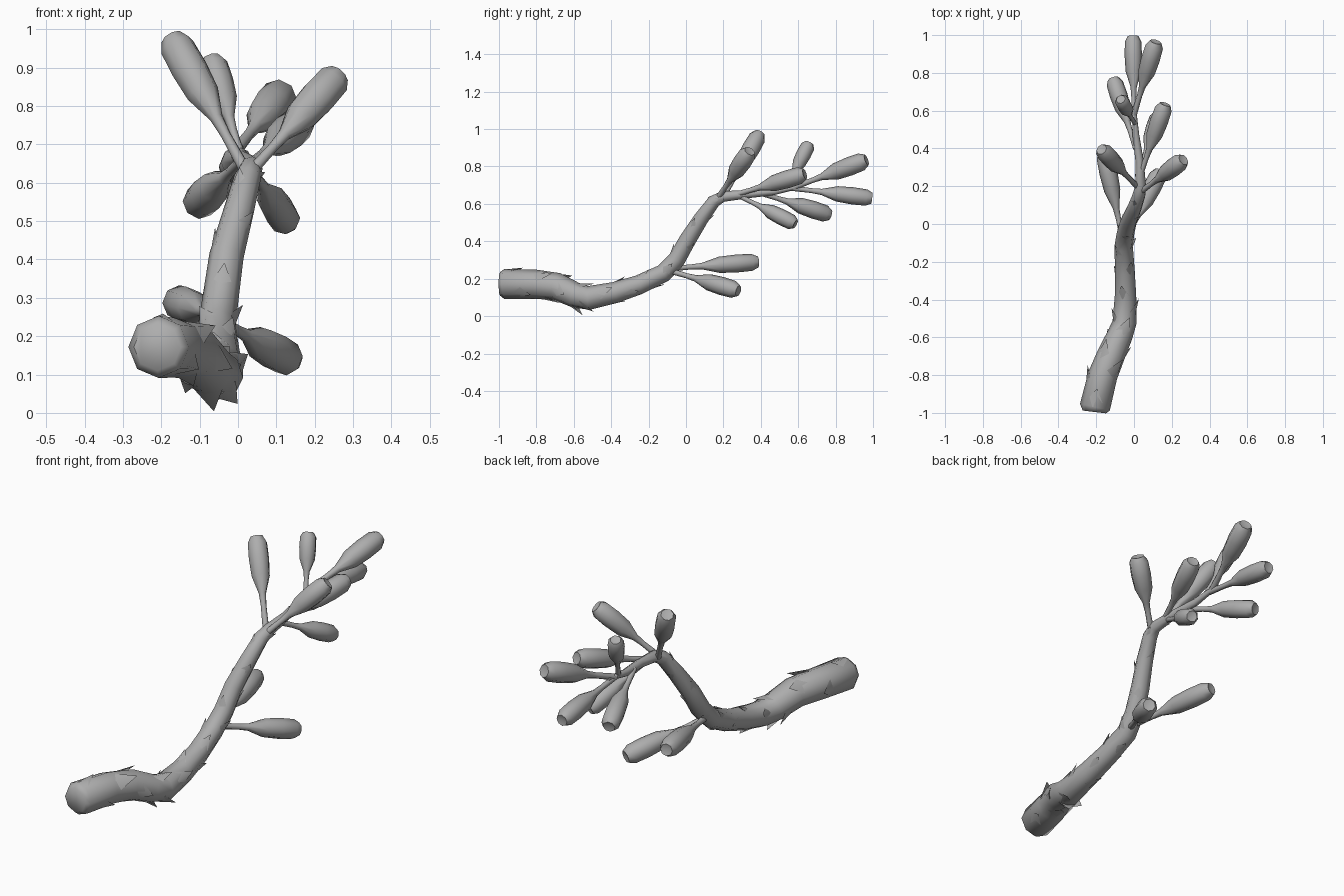
import bpy, bmesh, math, random
from mathutils import Vector

if "Cube" in bpy.data.objects:
    bpy.data.objects.remove(bpy.data.objects["Cube"])

random.seed(4)
mat = bpy.data.materials.new("bark_grey")
mat.diffuse_color = (.42, .42, .42, 1)
mat.use_nodes = True
mat.node_tree.nodes["Principled BSDF"].inputs["Base Color"].default_value = mat.diffuse_color


def frames(pts):
    # Tangent plus parallel-transported normal for each path point
    out, n = [], None
    for i, p in enumerate(pts):
        t = (pts[min(i + 1, len(pts) - 1)] - pts[max(i - 1, 0)]).normalized()
        if n is None:
            n = t.cross(Vector((1, 0, 0)))
        n = (n - t * n.dot(t)).normalized()
        out.append((p, t, n, t.cross(n)))
    return out


def finish(name, bm, angle=None):
    bmesh.ops.recalc_face_normals(bm, faces=bm.faces)
    me = bpy.data.meshes.new(name)
    bm.to_mesh(me)
    bm.free()
    me.materials.append(mat)
    ob = bpy.data.objects.new(name, me)
    bpy.context.collection.objects.link(ob)
    if angle:
        bpy.ops.object.select_all(action='DESELECT')
        ob.select_set(True)
        bpy.context.view_layer.objects.active = ob
        bpy.ops.object.shade_smooth_by_angle(angle=math.radians(angle))
    return ob


def tube(name, pts, radii, sides, angle, dimple=0):
    bm = bmesh.new()
    fr = frames(pts)
    rings = []
    for (p, t, n, b), r in zip(fr, radii):
        rings.append([bm.verts.new(p + (n * math.cos(a) + b * math.sin(a)) * r)
                      for a in (2 * math.pi * k / sides for k in range(sides))])
    for r0, r1 in zip(rings, rings[1:]):
        for k in range(sides):
            j = (k + 1) % sides
            bm.faces.new((r0[k], r0[j], r1[j], r1[k]))
    bm.faces.new(rings[0])
    # End cap, pulled slightly inwards on the buds
    tip = bm.verts.new(pts[-1] - fr[-1][1] * dimple)
    for k in range(sides):
        bm.faces.new((rings[-1][k], rings[-1][(k + 1) % sides], tip))
    return finish(name, bm, angle)


# Main stem: x, y, z, radius
stem = [(-.21, -.995, .172, .062), (-.207, -.97, .172, .081), (-.165, -.80, .170, .078),
        (-.12, -.69, .158, .074), (-.075, -.59, .112, .068), (-.05, -.52, .097, .064),
        (-.045, -.38, .126, .057), (-.048, -.25, .168, .052), (-.055, -.12, .230, .049),
        (-.045, -.05, .303, .047), (-.03, .01, .41, .045), (.0, .08, .52, .040),
        (.025, .15, .615, .035), (.035, .20, .640, .029), (.03, .33, .652, .022),
        (.01, .47, .665, .018), (.0, .62, .695, .010)]
path = [Vector(s[:3]) for s in stem]
tube("stem", path, [s[3] for s in stem], 8, 60)

# Club-shaped buds: base, tip, maximum radius
buds = [((.015, .20, .64), (-.172, .395, .978), .048),
        ((.005, .53, .675), (-.07, .66, .925), .040),
        ((.035, .17, .63), (.262, .34, .882), .049),
        ((.0, .58, .69), (.115, .965, .835), .050),
        ((.0, .56, .685), (-.005, .995, .630), .046),
        ((.01, .40, .658), (-.11, .77, .54), .047),
        ((.03, .25, .645), (.165, .635, .76), .048),
        ((.03, .28, .645), (.13, .585, .492), .043),
        ((-.055, -.10, .253), (-.16, .385, .290), .048),
        ((-.05, -.09, .243), (.14, .28, .135), .049)]
profile = [(0, .32), (.25, .28), (.38, .36), (.57, .90), (.76, 1.0), (.93, .95), (1.0, .62)]
for i, (base, tip, r) in enumerate(buds):
    a, b = Vector(base), Vector(tip)
    tube("bud_%d" % (i + 1), [a.lerp(b, t) for t, _ in profile],
         [r * w for _, w in profile], 8, 60, .008)


# Pointed bark scales lying along the stem
def scale(bm, i, f, ang, length, lift):
    n, b = FR[i][2:]
    p = path[i].lerp(path[i + 1], f)
    t = (path[i + 1] - path[i]).normalized()
    r = stem[i][3] * (1 - f) + stem[i + 1][3] * f
    out = n * math.cos(ang) + b * math.sin(ang)
    out = (out - t * out.dot(t)).normalized()
    side = t.cross(out)
    pts = [p + out * r * .70 + side * r * .62, p + out * r * .70 - side * r * .62,
           p + out * r * .97 - t * length * .25, p + out * (r + lift) + t * length]
    for q in pts:
        q.z = max(q.z, 0)
    v = [bm.verts.new(q) for q in pts]
    for tri in ((0, 2, 3), (2, 1, 3), (1, 0, 3), (0, 1, 2)):
        bm.faces.new([v[k] for k in tri])


FR = frames(path)
bm = bmesh.new()
ang = .6
for i, count in zip(range(1, 14), (3, 3, 2, 2, 3, 3, 3, 2, 2, 2, 2, 1, 1)):
    for k in range(count):
        ang += 2.4
        r = stem[i][3]
        scale(bm, i, (k + .3) / count, ang, r * random.uniform(.9, 1.3), r * random.uniform(.08, .28))
# One scale underneath the bend touches the ground
down = min((k * .1 for k in range(63)),
           key=lambda a: (FR[4][2] * math.cos(a) + FR[4][3] * math.sin(a)).z)
scale(bm, 4, .0, down, .06, .03)
finish("bark_scales", bm, 60)
